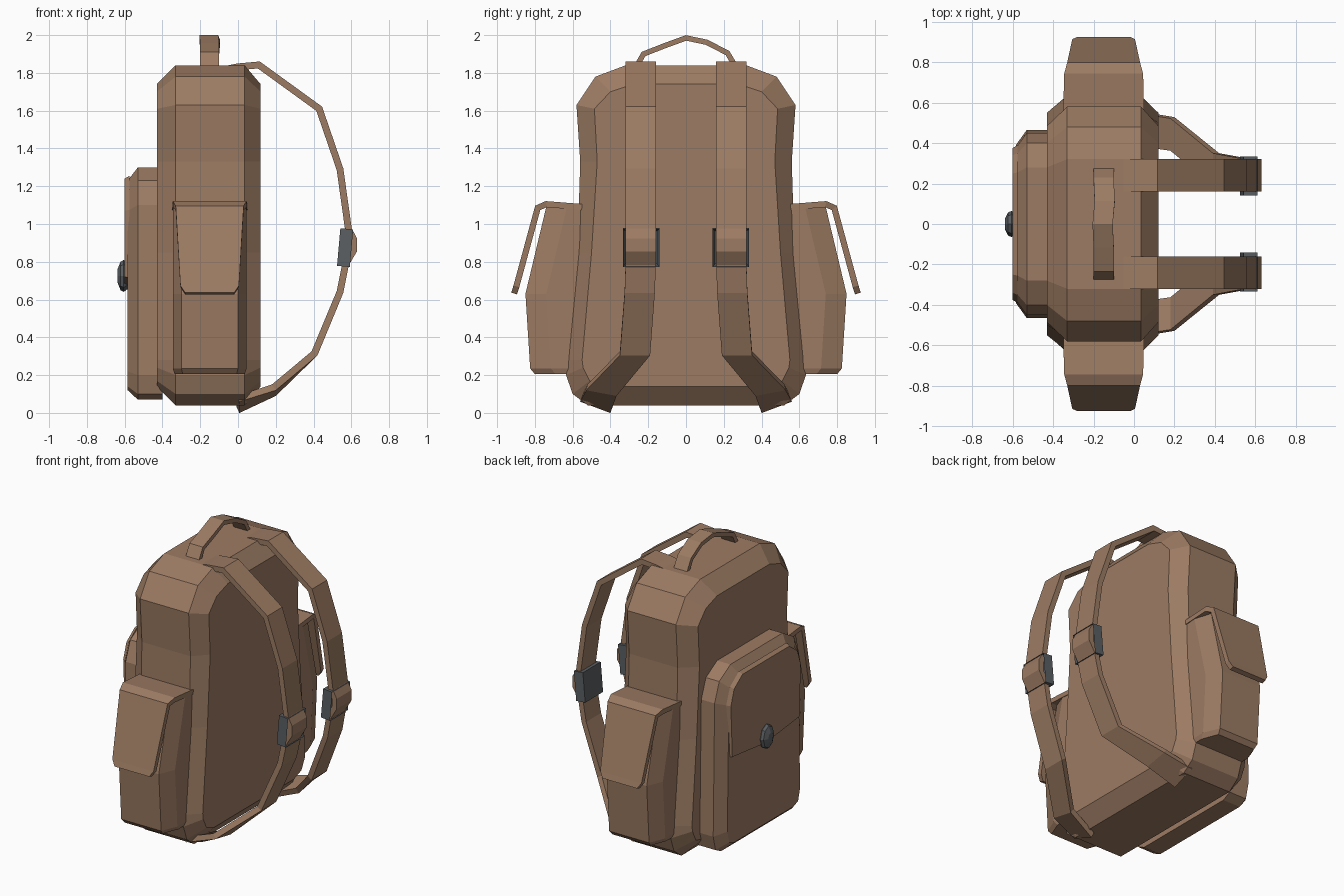
import bpy, bmesh, math
from mathutils import Vector, Matrix

if "Cube" in bpy.data.objects:
    bpy.data.objects.remove(bpy.data.objects["Cube"])


def material(name, rgb):
    m = bpy.data.materials.new(name)
    m.diffuse_color = (*rgb, 1)
    m.use_nodes = True
    m.node_tree.nodes["Principled BSDF"].inputs["Base Color"].default_value = m.diffuse_color
    return m


CANVAS = material("brown canvas", (0.335, 0.2, 0.125))
METAL = material("grey metal", (0.105, 0.115, 0.125))


def finish(name, bm, mat):
    bmesh.ops.recalc_face_normals(bm, faces=bm.faces)
    me = bpy.data.meshes.new(name)
    bm.to_mesh(me)
    bm.free()
    me.materials.append(mat)
    ob = bpy.data.objects.new(name, me)
    bpy.context.collection.objects.link(ob)
    return ob


def loft(name, rings, mat=CANVAS):
    """Skin equal-length rings of points and cap both ends."""
    bm = bmesh.new()
    vs = [[bm.verts.new(p) for p in r] for r in rings]
    n = len(vs[0])
    for a, b in zip(vs, vs[1:]):
        for i in range(n):
            j = (i + 1) % n
            bm.faces.new((a[i], a[j], b[j], b[i]))
    bm.faces.new(vs[0])
    bm.faces.new(vs[-1])
    return finish(name, bm, mat)


def outline(half, x):
    """Mirror a (y, z) half outline across y = 0 and place it at x."""
    return [(x, y, z) for y, z in half] + [(x, -y, z) for y, z in reversed(half) if y > 0]


def ribbon(name, path, widths, thick):
    """Flat band along a path; widths holds one half-width vector per point."""
    path = [Vector(p) for p in path]
    widths = [Vector(w) for w in widths]
    rings = []
    for i, p in enumerate(path):
        d0 = (p - path[max(i - 1, 0)]).normalized()
        d1 = (path[min(i + 1, len(path) - 1)] - p).normalized()
        w = widths[i]
        n = (d0 + d1).cross(w).normalized()
        miter = max(0.75, math.sqrt((1 + d0.dot(d1)) / 2)) if 0 < i < len(path) - 1 else 1
        n *= thick / 2 / miter
        rings.append([p + w + n, p + w - n, p - w - n, p - w + n])
    return loft(name, rings)


# Main bag body with chamfered front and back rims
outer = [(.32, 1.84), (.48, 1.78), (.58, 1.63), (.56, 1.33), (.575, .85),
         (.63, .28), (.635, .2), (.60, .10), (.52, .04)]
inner = [(.28, 1.74), (.40, 1.70), (.485, 1.61), (.47, 1.33), (.50, .85),
         (.55, .28), (.545, .24), (.51, .17), (.43, .14)]
loft("bag_body", [outline(inner, -.43), outline(outer, -.33),
                  outline(outer, .035), outline(inner, .12)])

# Front pocket
p_out = [(.28, 1.30), (.40, 1.23), (.45, 1.10), (.465, .2), (.44, .10), (.38, .07)]
p_in = [(.25, 1.23), (.34, 1.17), (.375, 1.07), (.39, .22), (.37, .14), (.32, .12)]
loft("front_pocket", [outline(p_out, -.40), outline(p_out, -.53), outline(p_in, -.584)])

# Front pocket flap with a shallow pointed lower edge
f_in = [(.25, 1.24), (.34, 1.175), (.375, 1.07), (.36, .72), (0, .68)]
f_out = [(.255, 1.255), (.35, 1.185), (.39, 1.075), (.365, .715), (0, .67)]
loft("front_pocket_flap", [outline(f_out, -.575), outline(f_in, -.60)])

# Flap button, a faceted dome
button = []
for x, r in ((-.585, .07), (-.605, .085), (-.622, .075), (-.638, .035)):
    button.append([(x, .76 * r * math.sin(a), .725 + r * math.cos(a))
                   for a in (k * math.pi / 4 for k in range(8))])
loft("flap_button", button, METAL)

# Carry handle on top
hp = [(-.15, -.27, 1.82), (-.15, -.225, 1.90), (-.15, -.11, 1.945), (-.155, 0, 1.985),
      (-.145, .11, 1.962), (-.15, .22, 1.905), (-.15, .27, 1.82)]
ribbon("carry_handle", hp, [(.05, 0, 0)] * len(hp), .028)

for s, side in ((1, "left"), (-1, "right")):
    # Side pocket
    rings = []
    for z, yo, k in ((.205, .80, .95), (.235, .825, 1), (.63, .85, 1), (1.09, .74, 1)):
        sec = [(-.195, .5), (-.195, yo - .11), (-.15, yo), (.15, yo), (.195, yo - .11), (.195, .5)]
        rings.append([(-.15 + x * k, s * y, z) for x, y in sec])
    loft(side + "_side_pocket", rings)

    # Side pocket lid, hanging out and tapering down
    lid = [(.55, 1.09, .2), (.74, 1.105, .195), (.785, 1.085, .18), (.898, .67, .155), (.91, .632, .13)]
    ribbon(side + "_pocket_lid", [(-.15, s * y, z) for y, z, w in lid],
           [(w, 0, 0) for y, z, w in lid], .032)

    # Shoulder strap: over the top, bulging through the buckle, out to the lower corner
    sp = [(-.06, .24, 1.82, 0), (.0, .24, 1.832, 0), (.11, .24, 1.842, 0), (.43, .24, 1.61, 0),
          (.54, .24, 1.29, 0), (.585, .24, .97, 0), (.612, .24, .92, 0), (.612, .24, .86, 0),
          (.57, .24, .79, 0), (.54, .245, .64, 0), (.405, .27, .315, 0),
          (.19, .445, .12, .015), (.0, .475, .045, .03)]
    ribbon(side + "_shoulder_strap", [(x, s * y, z) for x, y, z, w in sp],
           [(0, s * .08, w) for x, y, z, w in sp], .036)

    # Strap buckle: recessed metal frame
    bm = bmesh.new()
    bmesh.ops.create_cube(bm, size=1, matrix=Matrix.Diagonal((.068, .192, .2, 1)))
    front = max(bm.faces, key=lambda f: f.calc_center_median().x)
    bmesh.ops.inset_individual(bm, faces=[front], thickness=.018)
    bmesh.ops.translate(bm, verts=front.verts, vec=(-.055, 0, 0))
    bmesh.ops.transform(bm, verts=bm.verts, matrix=Matrix.Translation((.567, s * .237, .875))
                        @ Matrix.Rotation(math.radians(5), 4, 'Y'))
    finish(side + "_strap_buckle", bm, METAL)
